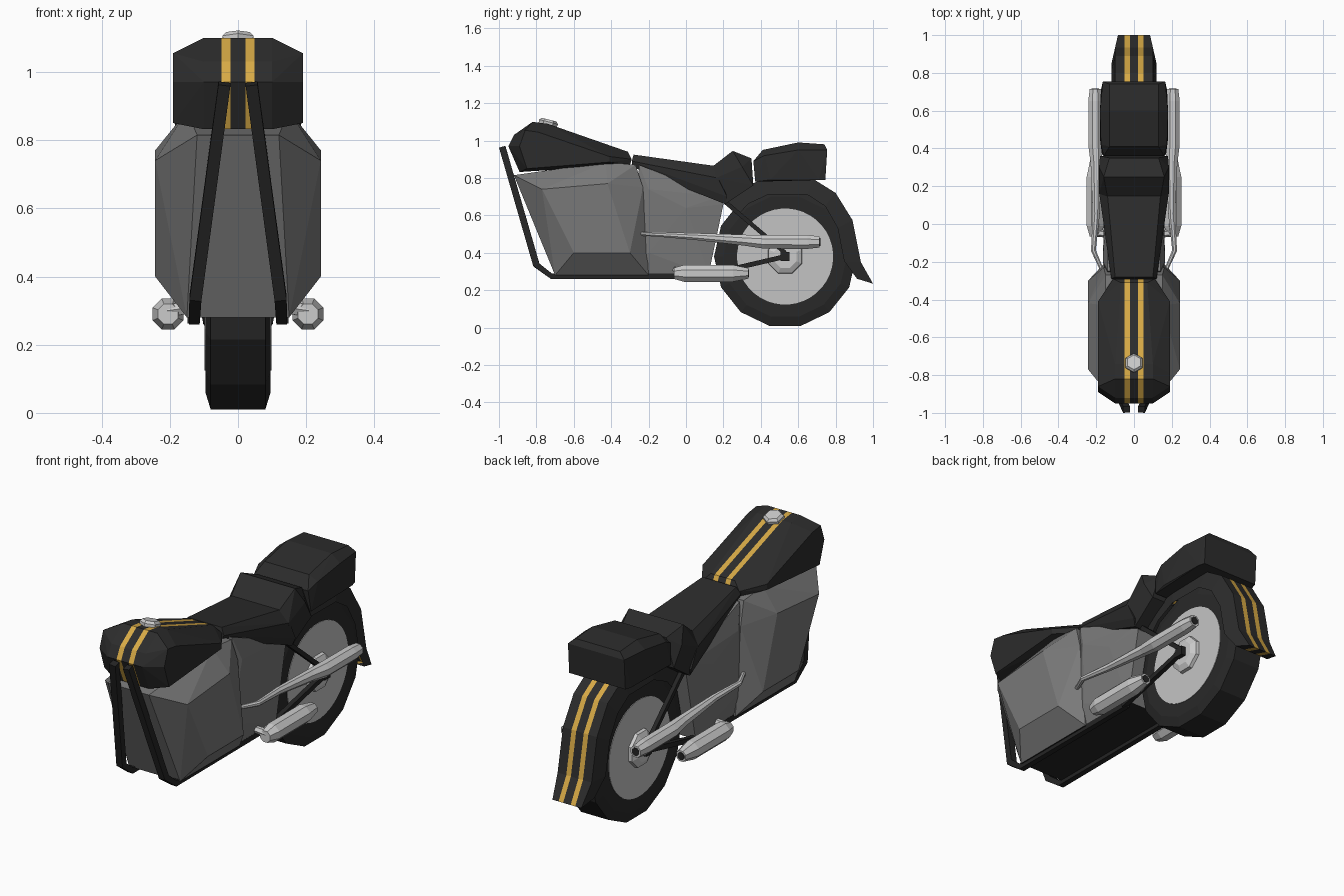
import bpy, bmesh, math
from mathutils import Vector


def material(name, r, g, b):
    m = bpy.data.materials.new(name)
    m.diffuse_color = (r, g, b, 1)
    return m


BLACK = material("black paint", 0.025, 0.025, 0.025)
GOLD = material("gold stripe", 0.68, 0.40, 0.06)
GREY = material("engine grey", 0.19, 0.19, 0.19)
STEEL = material("wheel steel", 0.55, 0.55, 0.55)
CHROME = material("chrome", 0.60, 0.60, 0.60)
RUBBER = material("rubber", 0.022, 0.022, 0.022)
FRAME = material("frame black", 0.018, 0.018, 0.018)


def finish(name, bm, *mats):
    bmesh.ops.recalc_face_normals(bm, faces=bm.faces)
    me = bpy.data.meshes.new(name)
    bm.to_mesh(me)
    bm.free()
    for m in mats:
        me.materials.append(m)
    ob = bpy.data.objects.new(name, me)
    bpy.context.collection.objects.link(ob)
    return ob


def hull(pts):
    """Faceted convex solid from half of its corner points, mirrored in x."""
    bm = bmesh.new()
    for x, y, z in pts:
        for s in (-1, 1):
            bm.verts.new((s * x, y, z))
    res = bmesh.ops.convex_hull(bm, input=bm.verts)
    loose = [v for v in bm.verts if not v.link_faces]
    bmesh.ops.delete(bm, geom=loose, context='VERTS')
    bmesh.ops.dissolve_limit(bm, angle_limit=0.03, verts=bm.verts, edges=bm.edges)
    bm.normal_update()
    return bm


def add_stripes(bm, a=0.022, b=0.049):
    """Cut two lengthwise bands into a mesh and mark them gold."""
    for x in (-b, -a, a, b):
        bmesh.ops.bisect_plane(bm, geom=bm.verts[:] + bm.edges[:] + bm.faces[:],
                               plane_co=(x, 0, 0), plane_no=(1, 0, 0))
    for f in bm.faces:
        if a < abs(f.calc_center_median().x) < b:
            f.material_index = 1


def tube(name, path, n, mat, sides=(-1, 1)):
    """Loft n-sided rings along (x, y, z, radius) points, on each listed side."""
    for s in sides:
        bm = bmesh.new()
        p = [Vector((s * x, y, z)) for x, y, z, r in path]
        rings = []
        for i, c in enumerate(p):
            t = (p[min(i + 1, len(p) - 1)] - p[max(i - 1, 0)]).normalized()
            ref = Vector((1, 0, 0)) if abs(t.x) < 0.9 else Vector((0, 0, 1))
            u = (ref - t * ref.dot(t)).normalized()
            w = t.cross(u)
            ang = [(k + 0.5) * 2 * math.pi / n for k in range(n)]
            rings.append([bm.verts.new(c + path[i][3] * (math.cos(a) * u + math.sin(a) * w))
                          for a in ang])
        for r0, r1 in zip(rings, rings[1:]):
            for k in range(n):
                bm.faces.new((r0[k], r0[(k + 1) % n], r1[(k + 1) % n], r1[k]))
        bm.faces.new(rings[0])
        bm.faces.new(rings[-1])
        tag = "" if len(sides) == 1 else ("_left" if s < 0 else "_right")
        finish(name + tag, bm, mat)


# Engine body: wide front block and slimmer rear block, dark underneath
for name, pts in (
    ("engine_front", [(0.12, -0.92, 0.815), (0.15, -0.70, 0.28), (0.15, -0.20, 0.28),
                      (0.15, -0.43, 0.885), (0.15, -0.27, 0.87), (0.16, -0.23, 0.75),
                      (0.243, -0.77, 0.74), (0.243, -0.42, 0.77),
                      (0.243, -0.30, 0.40), (0.243, -0.60, 0.40)]),
    ("engine_rear", [(0.14, -0.30, 0.28), (0.14, 0.12, 0.28), (0.14, 0.20, 0.66),
                     (0.14, 0.18, 0.70), (0.14, -0.25, 0.87), (0.165, -0.20, 0.74),
                     (0.16, 0.0, 0.64), (0.16, -0.2, 0.40)]),
):
    bm = hull(pts)
    bmesh.ops.recalc_face_normals(bm, faces=bm.faces)
    for f in bm.faces:
        f.material_index = int(f.normal.z < -0.95)
    finish(name, bm, GREY, FRAME)

# Fuel tank with racing stripes and filler cap
bm = hull([(0.10, -0.95, 0.97), (0.10, -0.92, 1.03), (0.10, -0.82, 1.10), (0.10, -0.74, 1.09),
           (0.07, -0.31, 0.94), (0.19, -0.89, 0.97), (0.19, -0.86, 1.055), (0.19, -0.79, 1.045),
           (0.19, -0.41, 0.915), (0.11, -0.29, 0.90), (0.11, -0.30, 0.87),
           (0.19, -0.85, 0.85), (0.19, -0.41, 0.885), (0.10, -0.89, 0.832)])
add_stripes(bm)
finish("fuel_tank", bm, BLACK, GOLD)
tube("filler_cap", [(0, -0.74, 1.08, 0.05), (0, -0.735, 1.10, 0.052), (0, -0.732, 1.112, 0.04)],
     6, CHROME, (1,))

# Seat, back hump and passenger pad
finish("seat", hull([(0.11, -0.29, 0.86), (0.12, -0.29, 0.89), (0.10, -0.28, 0.925),
                     (0.14, 0.15, 0.865), (0.185, 0.17, 0.80), (0.185, 0.22, 0.70),
                     (0.17, 0.21, 0.66)]), BLACK)
finish("seat_hump", hull([(0.14, 0.14, 0.86), (0.16, 0.25, 0.945), (0.13, 0.35, 0.905),
                          (0.185, 0.16, 0.80), (0.185, 0.30, 0.86), (0.18, 0.36, 0.76),
                          (0.17, 0.21, 0.66)]), BLACK)
finish("passenger_pad", hull([(0.13, 0.41, 0.95), (0.13, 0.60, 0.99), (0.13, 0.74, 0.98),
                              (0.16, 0.36, 0.89), (0.175, 0.42, 0.92), (0.18, 0.60, 0.95),
                              (0.165, 0.755, 0.95), (0.17, 0.37, 0.78), (0.18, 0.45, 0.79),
                              (0.165, 0.745, 0.79), (0.175, 0.71, 0.79)]), BLACK)

# Rear wheel: faceted tyre, steel disc, hub and axle nuts
WY, WZ = 0.53, 0.38
tube("tyre", [(-0.095, WY, WZ, 0.33), (-0.08, WY, WZ, 0.38),
              (0.08, WY, WZ, 0.38), (0.095, WY, WZ, 0.33)], 14, RUBBER, (1,))
tube("wheel_disc", [(-0.098, WY, WZ, 0.257), (0.098, WY, WZ, 0.257)], 40, STEEL, (1,))
tube("hub", [(0.09, WY, WZ, 0.10), (0.115, WY, WZ, 0.095), (0.13, WY, WZ, 0.065)], 8, CHROME)
tube("axle_nut", [(0.12, WY, WZ, 0.034), (0.155, WY, WZ, 0.034)], 4, FRAME)

# Rear mudguard: strip with turned-down sides and a flared tip
bm = bmesh.new()
path = [(0.21, 0.66), (0.28, 0.735), (0.42, 0.80), (0.68, 0.795),
        (0.80, 0.72), (0.89, 0.575), (0.935, 0.35), (1.0, 0.235)]
rows = []
for i, (y, z) in enumerate(path):
    k = 0.85 if i == len(path) - 1 else 1
    d = (Vector((WY, WZ)) - Vector((y, z))).normalized() * 0.09
    rows.append([bm.verts.new((x * k, y + d.x * e, z + d.y * e))
                 for x, e in ((-0.12, 1), (-0.10, 0), (0.10, 0), (0.12, 1))])
for r0, r1 in zip(rows, rows[1:]):
    for k in range(3):
        bm.faces.new((r0[k], r0[k + 1], r1[k + 1], r1[k]))
bm.faces.new(rows[-1])
add_stripes(bm)
finish("rear_mudguard", bm, BLACK, GOLD)

# Frame tubes, swing arm and shock struts
tube("down_tube", [(0.04, -0.982, 0.965, 0.025), (0.125, -0.80, 0.335, 0.025),
                   (0.128, -0.72, 0.275, 0.022), (0.128, 0.10, 0.275, 0.02)], 4, FRAME)
tube("swing_arm", [(0.135, 0.08, 0.275, 0.018), (0.14, WY, WZ, 0.018)], 4, FRAME)
tube("shock_strut", [(0.125, 0.20, 0.68, 0.016), (0.14, WY, WZ + 0.02, 0.016)], 4, FRAME)

# Upper and lower exhausts with dark openings
tube("upper_exhaust", [(0.16, -0.265, 0.503, 0.010), (0.215, -0.14, 0.498, 0.014),
                       (0.20, 0.05, 0.487, 0.02), (0.20, 0.32, 0.467, 0.032),
                       (0.205, 0.42, 0.459, 0.04), (0.205, 0.65, 0.458, 0.04),
                       (0.205, 0.715, 0.458, 0.032)], 8, CHROME)
tube("lower_exhaust", [(0.205, -0.065, 0.29, 0.032), (0.205, -0.01, 0.29, 0.049),
                       (0.205, 0.25, 0.29, 0.049), (0.205, 0.335, 0.29, 0.030)], 8, CHROME)
tube("exhaust_stub", [(0.13, -0.055, 0.31, 0.018), (0.205, -0.045, 0.30, 0.022)], 6, CHROME)
tube("upper_opening", [(0.205, 0.70, 0.458, 0.022), (0.205, 0.718, 0.458, 0.022)], 8, FRAME)
tube("lower_opening", [(0.205, 0.32, 0.29, 0.021), (0.205, 0.338, 0.29, 0.021)], 8, FRAME)
